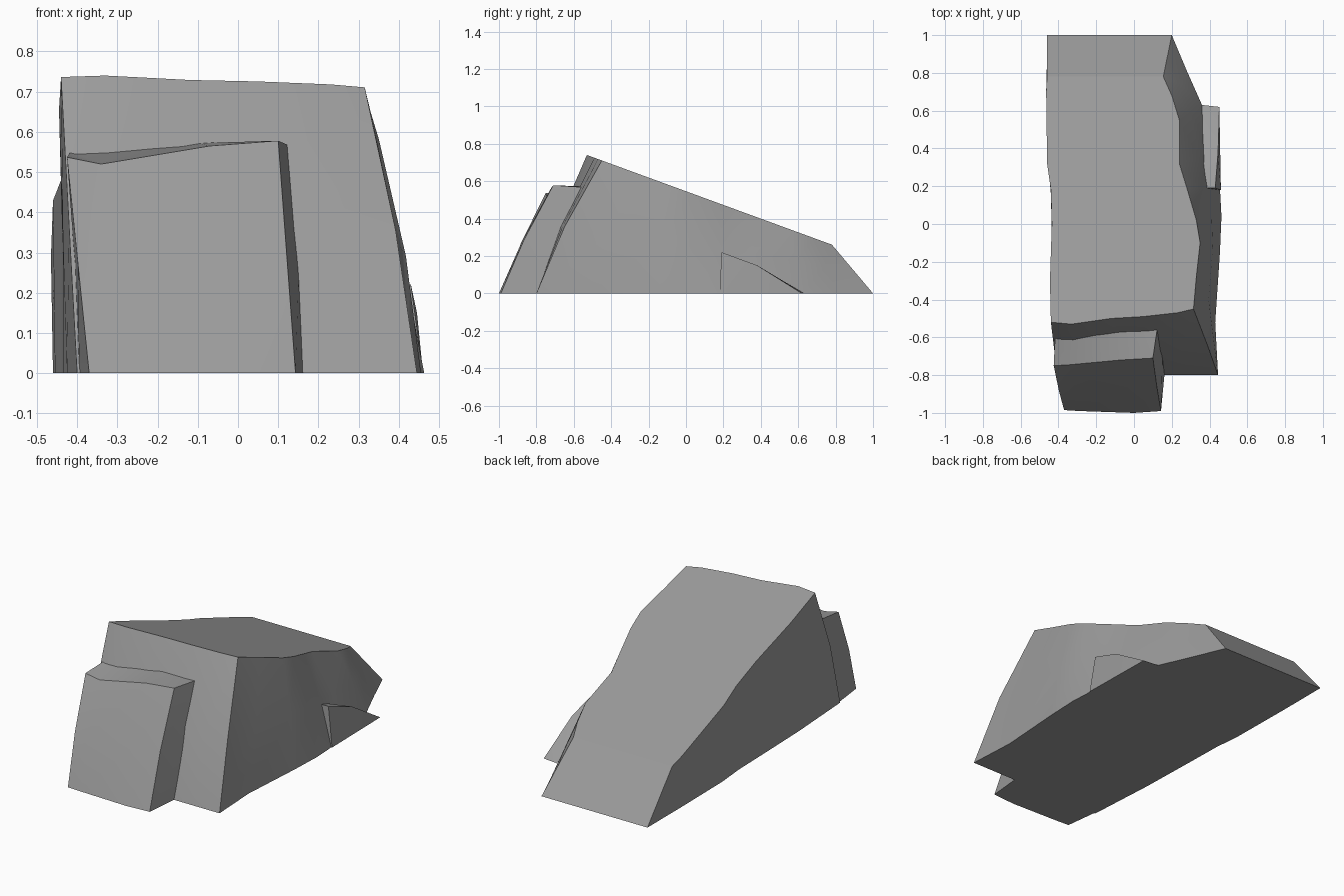
import bpy, bmesh, math

cube = bpy.data.objects.get("Cube")
if cube:
    bpy.data.objects.remove(cube, do_unlink=True)

stone = bpy.data.materials.new("stone grey")
stone.use_nodes = True
colour = (0.33, 0.33, 0.33, 1)
stone.diffuse_color = colour
stone.node_tree.nodes["Principled BSDF"].inputs["Base Color"].default_value = colour


def finish(name, bm):
    bmesh.ops.triangulate(bm, faces=[f for f in bm.faces if len(f.verts) > 4])
    bmesh.ops.recalc_face_normals(bm, faces=bm.faces[:])
    mesh = bpy.data.meshes.new(name)
    bm.to_mesh(mesh)
    bm.free()
    mesh.materials.append(stone)
    ob = bpy.data.objects.new(name, mesh)
    bpy.context.collection.objects.link(ob)
    bpy.ops.object.select_all(action='DESELECT')
    ob.select_set(True)
    bpy.context.view_layer.objects.active = ob
    bpy.ops.object.shade_smooth_by_angle(angle=math.radians(20))


def loft(name, columns):
    """Solid from wall columns (base xy, top xyz, outward bulge xy at mid height)."""
    bm = bmesh.new()
    rings = [[], [], []]
    for (bx, by), top, (dx, dy) in columns:
        mid = ((bx + top[0]) / 2 + dx, (by + top[1]) / 2 + dy, top[2] / 2)
        for ring, co in zip(rings, ((bx, by, 0), mid, top)):
            ring.append(bm.verts.new(co))
    n = len(columns)
    for low, high in zip(rings, rings[1:]):
        for i in range(n):
            j = (i + 1) % n
            bm.faces.new((low[i], low[j], high[j], high[i]))
    bm.faces.new(rings[0][::-1])
    bm.faces.new(rings[2])
    finish(name, bm)


def on_slope(x, y):
    """Point on the sloping top plane."""
    return (x, y, 0.74 - 0.366 * (y + 0.53))


# Main wedge: front, right, back and left wall columns
front, side, flat = (0, -0.025), (0.015, 0), (0, 0)
walls = [
    ((-0.40, -0.80), (-0.44, -0.52), front),
    ((-0.30, -0.80), (-0.33, -0.53), front),
    ((-0.08, -0.80), (-0.12, -0.50), front),
    ((0.12, -0.80), (0.05, -0.49), front),
    ((0.28, -0.80), (0.23, -0.47), front),
    ((0.445, -0.80), (0.315, -0.45), (0.012, -0.025)),
    ((0.43, -0.52), (0.33, -0.28), side),
    ((0.455, -0.15), (0.35, -0.10), side),
    ((0.463, 0.04), (0.33, 0.02), side),
    ((0.455, 0.19), (0.28, 0.19), side),
    ((0.42, 0.38), (0.24, 0.32), side),
    ((0.36, 0.63), (0.24, 0.55), flat),
    ((0.28, 0.81), (0.20, 0.68), flat),
    ((0.20, 1.00), (0.155, 0.78), flat),
    ((-0.46, 1.00), (-0.46, 0.78), flat),
    ((-0.46, 0.70), (-0.465, 0.70), flat),
    ((-0.455, 0.32), (-0.46, 0.32), flat),
    ((-0.44, 0.16), (-0.44, 0.18), flat),
    ((-0.435, -0.05), (-0.435, 0.00), flat),
    ((-0.425, -0.40), (-0.445, -0.30), flat),
]
loft("main_wedge", [(b, on_slope(*t), d) for b, t, d in walls])

# Low step standing against the front
bulge = (0, -0.015)
loft("front_step", [
    ((-0.37, -0.985), (-0.425, -0.75, 0.537), bulge),
    ((-0.29, -0.99), (-0.34, -0.745, 0.52), bulge),
    ((0.00, -1.00), (-0.07, -0.72, 0.565), bulge),
    ((0.143, -0.99), (0.10, -0.71, 0.578), bulge),
    ((0.163, -0.78), (0.125, -0.54, 0.567), (0.008, 0)),
    ((-0.05, -0.76), (-0.10, -0.55, 0.572), flat),
    ((-0.395, -0.78), (-0.417, -0.58, 0.55), flat),
])

# Small tapering spur at the foot of the +x wall
bm = bmesh.new()
for co in ((0.36, 0.63, 0), (0.452, 0.62, 0), (0.46, 0.18, 0), (0.32, 0.18, 0),
           (0.43, 0.19, 0.22), (0.33, 0.19, 0.22), (0.445, 0.38, 0.15), (0.39, 0.38, 0.14)):
    bm.verts.new(co)
bmesh.ops.convex_hull(bm, input=bm.verts[:])
finish("side_spur", bm)
